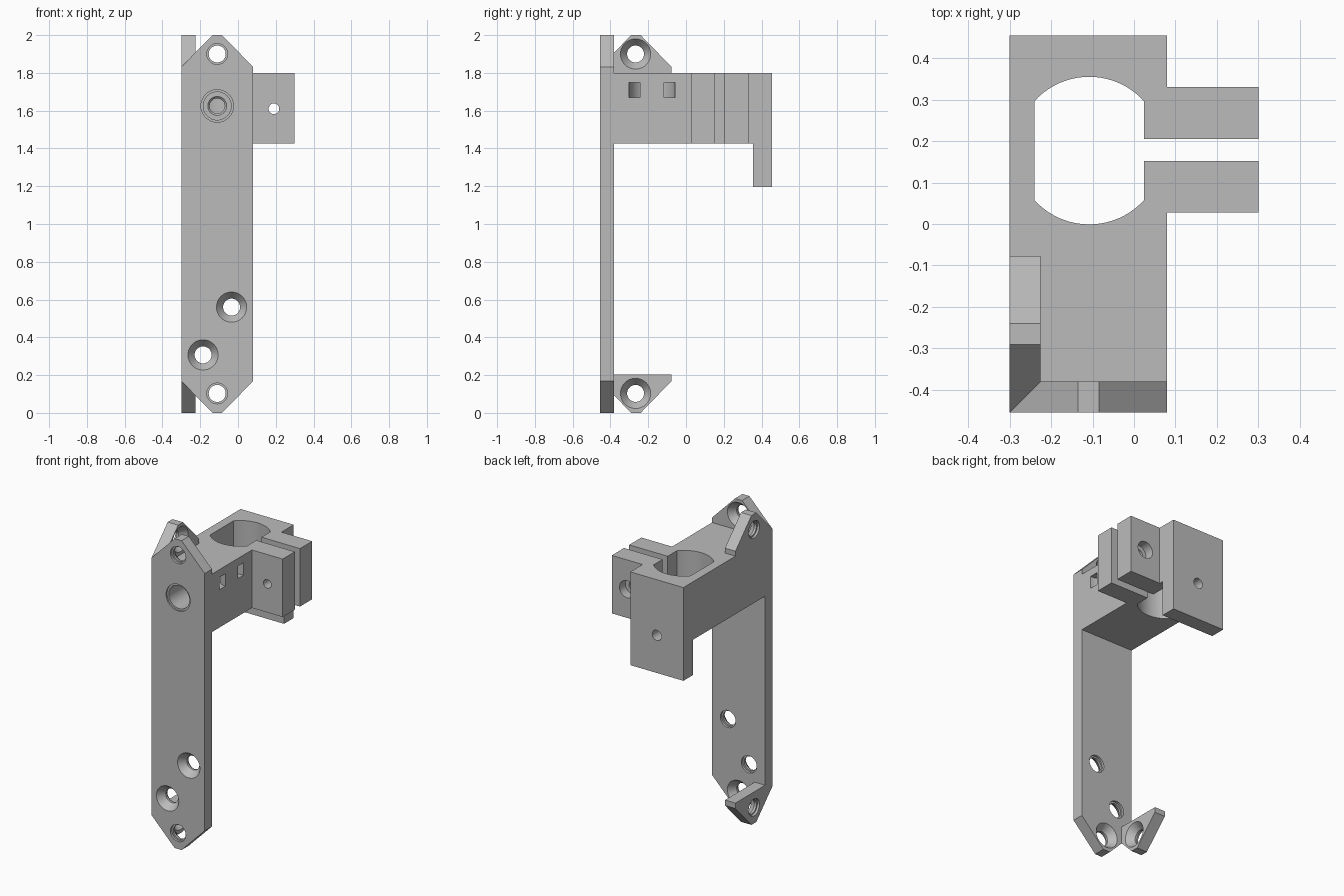
import bpy, bmesh
from math import cos, sin, radians
from mathutils import Vector

if "Cube" in bpy.data.objects:
    bpy.data.objects.remove(bpy.data.objects["Cube"])

grey = bpy.data.materials.new("plain grey")
grey.use_nodes = True
colour = (0.5, 0.5, 0.5, 1)
grey.diffuse_color = colour
grey.node_tree.nodes["Principled BSDF"].inputs["Base Color"].default_value = colour


def finish(name, bm):
    bmesh.ops.recalc_face_normals(bm, faces=bm.faces)
    mesh = bpy.data.meshes.new(name)
    bm.to_mesh(mesh)
    bm.free()
    mesh.materials.append(grey)
    ob = bpy.data.objects.new(name, mesh)
    bpy.context.collection.objects.link(ob)
    return ob


def prism(name, outline, axis, lo, hi):
    """Extrude a 2D outline along x, y or z."""
    place = {"x": lambda a, b: (lo, a, b),
             "y": lambda a, b: (a, lo, b),
             "z": lambda a, b: (a, b, lo)}[axis]
    bm = bmesh.new()
    face = bm.faces.new([bm.verts.new(place(a, b)) for a, b in outline])
    out = bmesh.ops.extrude_face_region(bm, geom=[face])
    moved = [v for v in out["geom"] if isinstance(v, bmesh.types.BMVert)]
    shift = Vector([(hi - lo) * (axis == k) for k in "xyz"])
    bmesh.ops.translate(bm, verts=moved, vec=shift)
    return finish(name, bm)


def rect(a0, a1, b0, b1):
    return [(a0, b0), (a1, b0), (a1, b1), (a0, b1)]


def drill(name, start, direction, steps, sides=40):
    """Stepped round cutter: steps are (depth, radius)."""
    turn = Vector(direction).to_track_quat("Z", "Y")
    bm = bmesh.new()
    rings = []
    for depth, r in steps:
        rings.append([bm.verts.new(Vector(start) + turn @ Vector(
            (r * cos(radians(360 * i / sides)), r * sin(radians(360 * i / sides)), depth)))
            for i in range(sides)])
    for a, b in zip(rings, rings[1:]):
        for i in range(sides):
            j = (i + 1) % sides
            bm.faces.new((a[i], a[j], b[j], b[i]))
    bm.faces.new(rings[0])
    bm.faces.new(rings[-1])
    return finish(name, bm)


def arc(cx, cy, r, a0, a1, n=20):
    return [(cx + r * cos(radians(a0 + (a1 - a0) * i / n)),
             cy + r * sin(radians(a0 + (a1 - a0) * i / n))) for i in range(n + 1)]


def combine(target, other, operation):
    other.hide_render = True
    mod = target.modifiers.new("join", "BOOLEAN")
    mod.operation, mod.solver, mod.object = operation, "EXACT", other
    bpy.context.view_layer.objects.active = target
    bpy.ops.object.modifier_apply(modifier=mod.name)
    bpy.data.objects.remove(other)


LEFT, RIGHT, FRONT, BACK = -0.3, 0.08, -0.455, 0.455
WALL = 0.075
LOW, HIGH = 1.425, 1.8
MID = -0.11

# Tall front plate with chamfered ends
bracket = prism("bracket", [
    (LEFT, 0.168), (MID - 0.025, 0), (MID + 0.025, 0), (RIGHT, 0.168),
    (RIGHT, 1.832), (MID + 0.025, 2), (MID - 0.025, 2), (LEFT, 1.832)],
    "y", FRONT, FRONT + WALL)

# Arm, clamp tabs, hanging back plate and side ears
parts = [
    prism("arm", rect(LEFT, RIGHT, FRONT + 0.03, BACK), "z", LOW, HIGH),
    prism("front_tab", rect(0.05, 0.3, 0.028, 0.152), "z", LOW, HIGH),
    prism("back_tab", rect(0.05, 0.3, 0.205, 0.33), "z", LOW, HIGH),
    prism("back_plate", rect(LEFT, RIGHT, 0.356, BACK), "z", 1.197, HIGH),
]
for name, tip, base, edge in (("lower_ear", 0, 0.203, 0.168), ("upper_ear", 2, 1.6, 1.832)):
    parts.append(prism(name, [
        (FRONT, base), (FRONT, edge), (-0.29, tip), (-0.24, tip),
        (-0.077, edge), (-0.077, base)], "x", LEFT, LEFT + WALL))
for part in parts:
    combine(bracket, part, "UNION")

# Clamp opening and slot
cutters = [
    prism("clamp_opening", arc(MID + 0.002, 0.177, 0.178, 42, 138)
          + arc(MID + 0.002, 0.177, 0.178, 222, 318), "z", 1.35, 1.9),
    prism("clamp_slot", rect(-0.05, 0.4, 0.152, 0.205), "z", 1.35, 1.9),
    # Curved tie channel in the arm
    prism("tie_channel", arc(RIGHT, -0.18, 0.122, 90, 270) + [(0.12, -0.302), (0.12, -0.244)]
          + arc(RIGHT, -0.18, 0.064, 270, 90) + [(0.12, -0.116), (0.12, -0.058)],
          "z", 1.67, 1.75),
    # Stepped bore from the front into the clamp
    drill("front_bore", (MID, FRONT, 1.625), (0, 1, 0), [
        (-0.02, 0.086), (0.01, 0.086), (0.01, 0.074), (0.3, 0.074),
        (0.3, 0.05), (0.31, 0.04), (0.52, 0.04)]),
    # Clamp bolt and back plate holes
    drill("bolt_hole", (0.19, 0.35, 1.61), (0, -1, 0), [
        (0, 0.055), (0.08, 0.055), (0.08, 0.028), (0.4, 0.028)]),
    drill("back_hole", (MID, 0.2, 1.44), (0, 1, 0), [(0, 0.033), (0.3, 0.033)]),
]

# Countersunk screw holes
sink = [(-0.01, 0.08), (0, 0.08), (0.045, 0.045), (0.06, 0.045),
        (0.06, 0.055), (0.09, 0.055)]
for z in (0.103, 1.9):
    cutters.append(drill("plate_screw", (MID, FRONT + WALL, z), (0, -1, 0), sink))
    cutters.append(drill("ear_screw", (LEFT + WALL, -0.267, z), (-1, 0, 0), sink))
for x, z in ((-0.034, 0.56), (-0.185, 0.307)):
    cutters.append(drill("front_screw", (x, FRONT, z), (0, 1, 0), sink))
for cutter in cutters:
    combine(bracket, cutter, "DIFFERENCE")

# Smooth bores, crisp edges
bpy.ops.object.select_all(action="DESELECT")
bracket.select_set(True)
bpy.context.view_layer.objects.active = bracket
bpy.ops.object.shade_smooth_by_angle(angle=radians(25))
